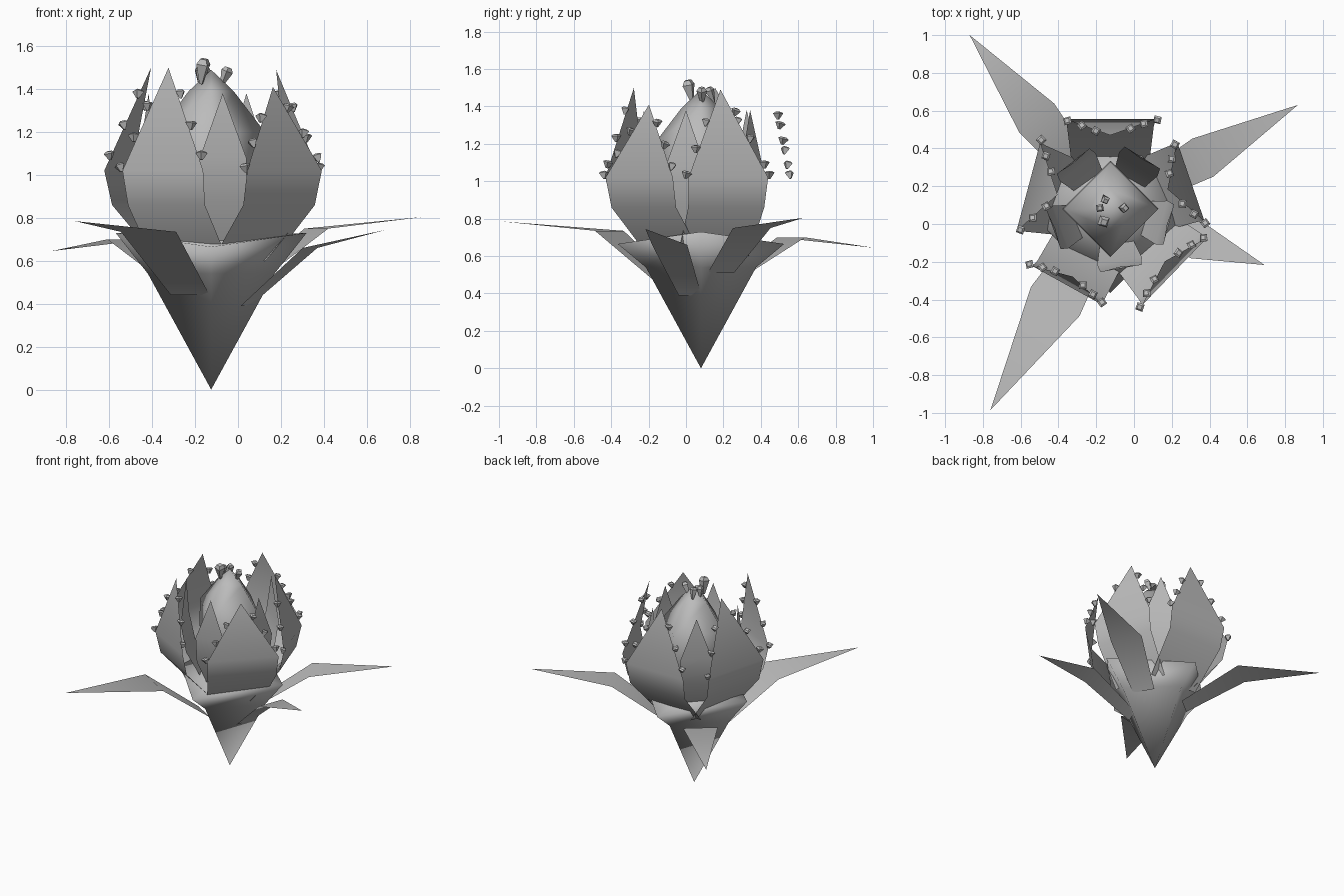
import bpy
from math import cos, sin, radians, pi
from mathutils import Vector, Matrix

cube = bpy.data.objects.get("Cube")
if cube:
    bpy.data.objects.remove(cube)

CENTRE = Vector((-0.125, 0.08, 0))

grey = bpy.data.materials.new("plain grey")
grey.use_nodes = True
GREY = (0.5, 0.5, 0.5, 1)
grey.diffuse_color = GREY
grey.node_tree.nodes["Principled BSDF"].inputs["Base Color"].default_value = GREY


def add(name, verts, faces, smooth):
    mesh = bpy.data.meshes.new(name)
    mesh.from_pydata([tuple(v) for v in verts], [], faces)
    mesh.materials.append(grey)
    for p in mesh.polygons:
        p.use_smooth = smooth
    obj = bpy.data.objects.new(name, mesh)
    bpy.context.scene.collection.objects.link(obj)


def polar(angle, r, z, side=0.0):
    """Point at radius r in a direction, shifted sideways."""
    a = radians(angle)
    return CENTRE + Vector((r * cos(a) - side * sin(a), r * sin(a) + side * cos(a), z))


def lathe(name, bottom, rings, top, dip=0.0):
    """Four-sided solid with pointed ends; the last ring dips at front and back."""
    verts = [CENTRE + Vector((0, 0, bottom))]
    for r, z in rings:
        drop = dip if (r, z) == rings[-1] else 0
        verts += [polar(90 * k, r, z - drop * (k % 2)) for k in range(4)]
    verts.append(CENTRE + Vector((0, 0, top)))
    last = len(verts) - 1
    faces = []
    for k in range(4):
        n = (k + 1) % 4
        faces.append((0, 1 + n, 1 + k))
        for i in range(len(rings) - 1):
            a, b = 1 + 4 * i, 5 + 4 * i
            faces.append((a + k, a + n, b + n, b + k))
        faces.append((last - 4 + k, last - 4 + n, last))
    add(name, verts, faces, True)


def blade(name, angle, rows, tip):
    """Thin pointed sheet; rows are (radius, z, half width), tip is (radius, z)."""
    verts = []
    for r, z, w in rows:
        verts += [polar(angle, r, z, -w), polar(angle, r, z, w)]
    verts.append(polar(angle, *tip))
    n = len(rows)
    faces = [(2 * i, 2 * i + 1, 2 * i + 3, 2 * i + 2) for i in range(n - 1)]
    faces.append((2 * n - 2, 2 * n - 1, 2 * n))
    add(name, verts, faces, True)


def grain(name, place, size, stretch, tilt):
    """Small four-sided grain, wide near its top and narrow below."""
    rings = [(0.15, -0.55 * stretch), (0.62, 0.28 * stretch), (0.35, 0.5 * stretch)]
    turn = Matrix.Rotation(tilt, 3, "Z") @ Matrix.Rotation(0.4 * sin(5 * tilt), 3, "X")
    verts = [place + turn @ Vector((r * cos(k * pi / 2), r * sin(k * pi / 2), z)) * size
             for r, z in rings for k in range(4)]
    faces = [(3, 2, 1, 0), (8, 9, 10, 11)]
    for a in (0, 4):
        faces += [(a + k, a + (k + 1) % 4, a + 4 + (k + 1) % 4, a + 4 + k) for k in range(4)]
    add(name, verts, faces, False)


# Cup and bud
lathe("cup", 0, [(0.295, 0.54), (0.445, 0.73)], 0.71, dip=0.065)
lathe("bud", 0.65, [(0.2, 0.8), (0.255, 1.0), (0.25, 1.2), (0.105, 1.39)], 1.49)

# Outer petals (angle, middle radius, half width, tip), with pollen along both upper edges
outer = [(90, 0.475, 0.24, 0.39, 1.465), (165, 0.45, 0.245, 0.29, 1.5),
         (241, 0.465, 0.215, 0.41, 1.5), (316, 0.475, 0.25, 0.4, 1.41),
         (19, 0.45, 0.225, 0.32, 1.49)]
for i, (angle, mid, wide, tip_r, tip_z) in enumerate(outer):
    rows = [(0.2, 0.6, 0.2), (mid - 0.035, 0.86, wide - 0.01), (mid, 1.02, wide)]
    blade(f"outer_petal_{i + 1}", angle, rows, (tip_r, tip_z))
    for side in (-1, 1):
        for j, t in enumerate((0.07, 0.37, 0.68)):
            t += 0.06 * side
            spot = polar(angle, mid + (tip_r - mid) * t,
                         1.03 + (tip_z - 1.03) * t, side * (wide * (1 - t) + 0.015))
            grain(f"pollen_{i + 1}_{j + 1}_{'right' if side < 0 else 'left'}",
                  spot, 0.046, 0.85, i + 2 * j + side)

# Inner petals between the outer ones
for i, angle in enumerate((58, 128, 200, 280, 345)):
    blade(f"inner_petal_{i + 1}", angle,
          [(0.15, 0.62, 0.08), (0.28, 0.88, 0.12), (0.32, 1.08, 0.11)], (0.31, 1.38))

# Long leaves: angle, base row, middle row, tip
leaves = [(29, (0.22, 0.51, 0.08), (0.56, 0.75, 0.115), (1.135, 0.805)),
          (129, (0.21, 0.48, 0.08), (0.62, 0.7, 0.12), (1.184, 0.645)),
          (340, (0.17, 0.39, 0.065), (0.49, 0.66, 0.1), (0.868, 0.745)),
          (239.2, (0.19, 0.44, 0.105), (0.57, 0.735, 0.15), (1.24, 0.785))]
for i, (angle, base, middle, tip) in enumerate(leaves):
    blade(f"leaf_{i + 1}", angle, [base, middle], tip)

# Stamens on top of the bud
for i, (x, y, z, s) in enumerate([(-0.165, 0.02, 1.485, 0.06), (-0.06, 0.085, 1.46, 0.046),
                                  (-0.18, 0.085, 1.465, 0.042), (-0.155, 0.135, 1.465, 0.042)]):
    grain(f"stamen_{i + 1}", Vector((x, y, z)), s, 1.9, 0.5 + i)
